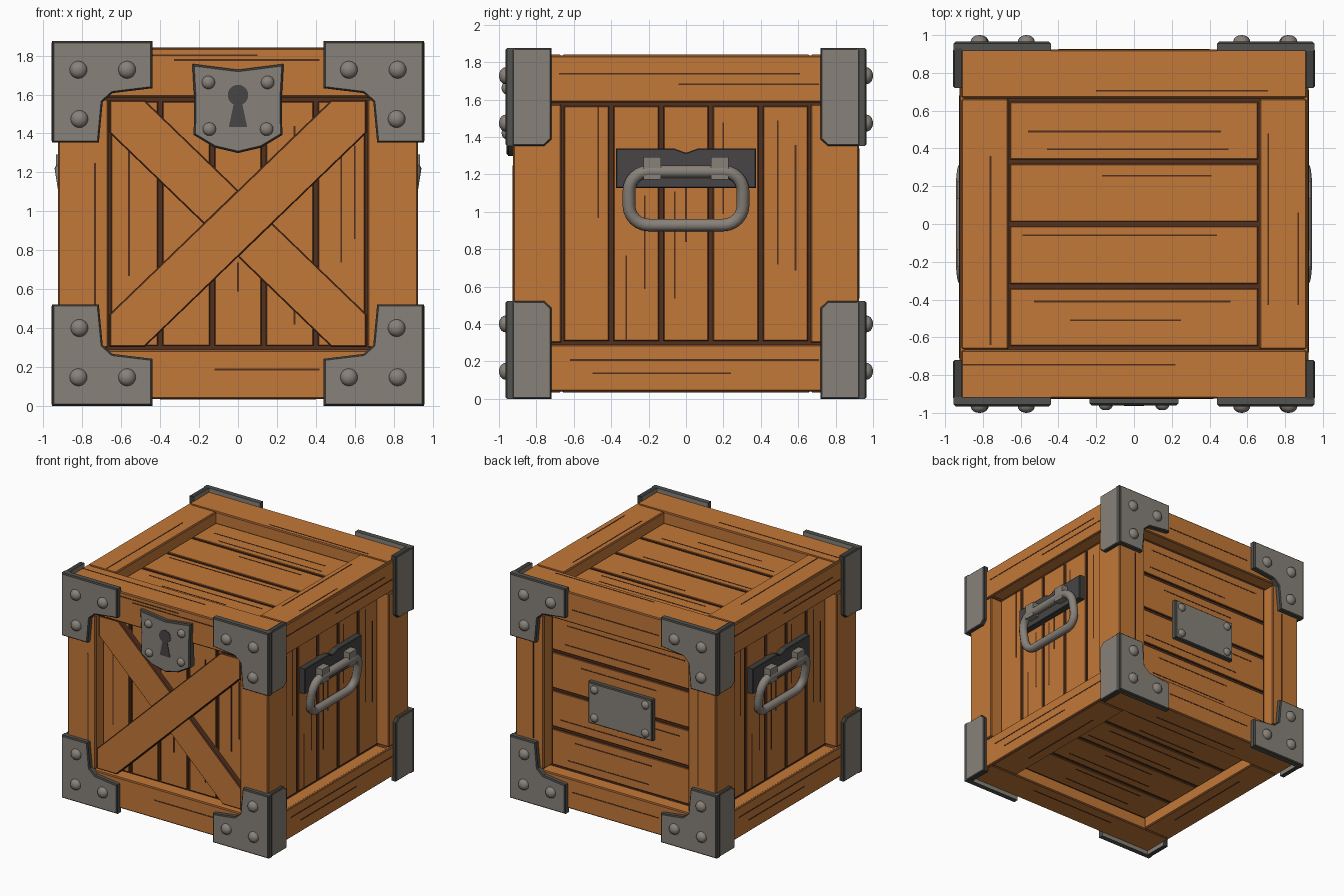
import bpy, bmesh, math, random
from mathutils import Matrix, Vector

cube = bpy.data.objects.get("Cube")
if cube:
    bpy.data.objects.remove(cube)
random.seed(4)


def material(name, *rgb):
    m = bpy.data.materials.new(name)
    m.use_nodes = True
    m.diffuse_color = (*rgb, 1)
    m.node_tree.nodes["Principled BSDF"].inputs["Base Color"].default_value = (*rgb, 1)
    return m


WOOD = material("orange wood", 0.545, 0.19, 0.04)
EDGE = material("worn wood edge", 0.24, 0.085, 0.024)
DARK = material("dark groove", 0.085, 0.029, 0.013)
STEEL = material("grey steel", 0.245, 0.22, 0.192)
WALL = material("shaded steel edge", 0.085, 0.085, 0.08)
RIM = material("dark steel rim", 0.05, 0.05, 0.047)
IRON = material("dark iron", 0.063, 0.058, 0.058)

MID = 0.9375        # height of the crate centre
X, Y, Z = Vector((1, 0, 0)), Vector((0, 1, 0)), Vector((0, 0, 1))


class Side:
    """One crate side: u and v lie in it, the third axis points outward."""

    def __init__(self, name, u, v, outer, half_u, half_v, depth):
        self.name, self.half_u, self.half_v = name, half_u, half_v
        self.outer, self.panel = outer, outer - depth
        n = u.cross(v)
        self.matrix = Matrix.Translation((0, 0, MID)) @ Matrix((u, v, n)).transposed().to_4x4()


front = Side("front", X, Z, 0.925, 0.665, 0.64, 0.08)
back = Side("back", -X, Z, 0.925, 0.665, 0.64, 0.095)
right = Side("right", Y, Z, 0.925, 0.665, 0.64, 0.095)
left = Side("left", -Y, Z, 0.925, 0.665, 0.64, 0.095)
top = Side("top", X, Y, 0.9025, 0.668, 0.658, 0.085)
bottom = Side("bottom", X, -Y, 0.9025, 0.668, 0.658, 0.085)


def finish(name, bm, mats, matrix=Matrix()):
    me = bpy.data.meshes.new(name)
    bmesh.ops.recalc_face_normals(bm, faces=bm.faces)
    bm.to_mesh(me)
    bm.free()
    ob = bpy.data.objects.new(name, me)
    ob.matrix_world = matrix
    for m in mats:
        me.materials.append(m)
    bpy.context.collection.objects.link(ob)
    return ob


def prism(name, side, pts, lo, hi, mats, bevel=0.01):
    """Outline raised from lo to hi: mats are face, chamfer and wall."""
    bm = bmesh.new()
    base = bm.faces.new([bm.verts.new((u, v, lo)) for u, v in pts])
    ext = bmesh.ops.extrude_face_region(bm, geom=[base], use_keep_orig=True)
    for v in ext["geom"]:
        if isinstance(v, bmesh.types.BMVert):
            v.co.z = hi
    bmesh.ops.recalc_face_normals(bm, faces=bm.faces)
    if bevel:
        rim = [e for e in bm.edges if all(v.co.z > hi - 1e-5 for v in e.verts)]
        bmesh.ops.bevel(bm, geom=rim, offset=bevel, segments=1, affect="EDGES", profile=0.5)
    for f in bm.faces:
        f.normal_update()
        tilt = abs(f.normal.z)
        f.material_index = 0 if tilt > 0.99 else 1 if tilt > 0.05 else 2
    return finish(name, bm, mats, side.matrix)


def rect(u0, u1, v0, v1):
    return [(u0, v0), (u1, v0), (u1, v1), (u0, v1)]


def beam(name, centre, size, bevel=0.009):
    bm = bmesh.new()
    bmesh.ops.create_cube(bm, size=1, matrix=Matrix.Diagonal((*size, 1)))
    if bevel:
        bmesh.ops.bevel(bm, geom=bm.edges[:], offset=bevel, segments=1, affect="EDGES", profile=0.5)
        for f in bm.faces:
            f.normal_update()
            f.material_index = int(max(map(abs, f.normal)) < 0.99)
    return finish(name, bm, [WOOD, EDGE] if bevel else [DARK], Matrix.Translation(centre))


def rivet(name, side, u, v, n, r=0.045, h=0.035):
    bm = bmesh.new()
    bmesh.ops.create_uvsphere(bm, u_segments=16, v_segments=10, radius=1)
    low = [v for v in bm.verts if v.co.z < -0.01]
    bmesh.ops.delete(bm, geom=low, context="VERTS")
    for f in bm.faces:
        f.smooth = True
    bm.transform(Matrix.Translation((u, v, n)) @ Matrix.Diagonal((r, r, h, 1)))
    finish(name, bm, [STEEL], side.matrix)


def grain(side, along_u, along_v):
    """Thin dark streaks, each given as (fixed coordinate, start, end)."""
    bm = bmesh.new()
    for streaks, across in ((along_u, False), (along_v, True)):
        for c, a, b in streaks:
            u, v = (c, (a + b) / 2) if across else ((a + b) / 2, c)
            inside = abs(u) < side.half_u and abs(v) < side.half_v
            n = side.panel if inside else side.outer
            size = (0.009, b - a, 0.004, 1) if across else (b - a, 0.009, 0.004, 1)
            bmesh.ops.create_cube(bm, size=1, matrix=Matrix.Translation((u, v, n)) @ Matrix.Diagonal(size))
    finish(side.name + "_grain", bm, [DARK], side.matrix)


# Dark core and the twelve frame beams
beam("core", (0, 0, MID), (1.63, 1.63, 1.61), 0)
for s in (-1, 1):
    for t in (-1, 1):
        z = MID + s * 0.775
        beam("cross_rail", (0, t * 0.795, z), (1.835, 0.26, 0.255))
        beam("side_rail", (t * 0.79, 0, z), (0.255, 1.33, 0.255))
        beam("corner_post", (s * 0.795, t * 0.795, MID), (0.26, 0.26, 1.28))

# Unbroken facing boards on the side rails
for side in (right, left):
    for s in (-1, 1):
        prism(side.name + "_rail_facing", side, rect(-0.9, 0.9, s * 0.773 - 0.125, s * 0.773 + 0.125),
              0.9, side.outer, (WOOD, EDGE, WOOD), 0.007)

# Panel boards
for side, count, upright in ((front, 5, True), (right, 5, True), (left, 5, True),
                             (back, 4, False), (top, 4, False), (bottom, 4, False)):
    span, length = (side.half_u, side.half_v) if upright else (side.half_v, side.half_u)
    width = 2 * span / count
    for i in range(count):
        a = -span + i * width + 0.012
        b, e = a + width - 0.024, length - 0.012
        pts = rect(a, b, -e, e) if upright else rect(-e, e, a, b)
        prism(side.name + "_board", side, pts, side.panel - 0.03, side.panel, (WOOD, EDGE, DARK), 0.005)

# Crossed braces on the front
half = [(-0.66, -0.635), (-0.48, -0.635), (0.66, 0.465)]
brace = half + [(-u, -v) for u, v in half]
for name, sx, hi in (("upper_brace", 1, 0.915), ("lower_brace", -1, 0.893)):
    prism(name, front, [(sx * u, v) for u, v in brace], 0.83, hi, (WOOD, DARK, DARK), 0.007)

# Corner brackets: a riveted angle plate plus a plain side flange
angle = [(0.955, 0.9375), (0.44, 0.9375), (0.44, 0.695), (0.645, 0.67),
         (0.695, 0.625), (0.715, 0.415), (0.955, 0.415)]
flange = [(0.93, 0.9375), (0.72, 0.9375), (0.72, 0.45), (0.757, 0.415), (0.93, 0.415)]
for su in (-1, 1):
    for sv in (-1, 1):
        for side in (front, back):
            prism("corner_bracket", side, [(su * u, sv * v) for u, v in angle], 0.915, 0.965, (STEEL, RIM, WALL), 0.009)
            for u, v in ((0.82, 0.79), (0.57, 0.79), (0.815, 0.537)):
                rivet("bracket_rivet", side, su * u, sv * v, 0.965)
        for side in (right, left):
            prism("bracket_flange", side, [(su * u, sv * v) for u, v in flange], 0.91, 0.957, (STEEL, RIM, RIM), 0.008)

# Lock plate with keyhole
edge = [(0.235, 0.82), (0.225, 0.64), (0.228, 0.455), (0.12, 0.39)]
shield = [(0, 0.79)] + edge + [(0, 0.362)] + [(-u, v) for u, v in reversed(edge)]
prism("lock_plate", front, shield, 0.9, 0.96, (STEEL, RIM, WALL), 0.01)
for s in (-1, 1):
    rivet("lock_rivet", front, s * 0.152, 0.725, 0.96, 0.034, 0.026)
    rivet("lock_rivet", front, s * 0.147, 0.485, 0.96, 0.034, 0.026)
keyhole = [(0.053 * math.cos(a), 0.66 + 0.053 * math.sin(a))
           for a in [math.radians(-65 + i * 310 / 16) for i in range(17)]]
prism("keyhole", front, keyhole + [(-0.047, 0.497), (0.047, 0.497)], 0.958, 0.964, (IRON,) * 3, 0)

# Riveted plate on the back
prism("back_plate", back, rect(-0.295, 0.295, -0.172, 0.172), 0.82, 0.87, (STEEL, RIM, WALL), 0.009)
for s in (-1, 1):
    for t in (-1, 1):
        rivet("plate_rivet", back, s * 0.235, t * 0.117, 0.87, 0.034, 0.026)

# Carrying handles, leaning outward at the top
for side in (right, left):
    plate = [(-0.375, 0.19), (0.375, 0.19), (0.375, 0.4), (0.06, 0.4),
             (0, 0.378), (-0.06, 0.4), (-0.375, 0.4)]
    prism(side.name + "_handle_plate", side, plate, 0.82, 0.88, (IRON, RIM, RIM), 0.005)
    for s in (-0.18, 0.18):
        prism(side.name + "_handle_clip", side, rect(s - 0.047, s + 0.047, 0.235, 0.355), 0.86, 0.936, (STEEL,) * 3, 0)
    cu = bpy.data.curves.new(side.name + "_handle", "CURVE")
    cu.dimensions, cu.bevel_depth, cu.bevel_resolution = "3D", 0.034, 3
    path = []
    for q, (su, sv) in enumerate(((1, 1), (-1, 1), (-1, -1), (1, -1))):
        for k in range(7):
            a = (q + k / 6) * math.pi / 2
            u, v = su * 0.2 + 0.105 * math.cos(a), sv * 0.038 + 0.105 * math.sin(a)
            path.append((u, 0.135 + v, 0.886 + 0.16 * v, 1))
    line = cu.splines.new("POLY")
    line.points.add(len(path) - 1)
    for p, co in zip(line.points, path):
        p.co = co
    line.use_cyclic_u = line.use_smooth = True
    cu.materials.append(STEEL)
    handle = bpy.data.objects.new(cu.name, cu)
    handle.matrix_world = side.matrix
    bpy.context.collection.objects.link(handle)

# Wood grain
grain(front, [(0.865, -0.5, 0.1), (0.84, -0.33, 0.42), (-0.75, -0.12, 0.42)],
      [(-0.735, -0.46, 0.31), (-0.56, -0.27, 0.37), (0.53, -0.2, 0.4), (0.29, -0.52, -0.3),
       (0.29, 0.3, 0.5), (0.6, -0.08, 0.4), (0, -0.35, -0.2)])
for side in (right, left):
    grain(side, [(0.8, -0.68, 0.61), (0.745, -0.04, 0.71), (-0.73, -0.62, 0.71), (-0.8, -0.5, 0.24)],
          [(-0.47, 0.03, 0.63), (-0.32, -0.62, -0.17), (-0.22, -0.35, 0.15), (-0.06, -0.4, 0.17), (0, -0.1, 0.2),
           (0.2, 0.05, 0.54), (0.49, -0.22, 0.55), (0.585, -0.25, 0.42)])
grain(top, [(0.49, -0.56, 0.46), (0.395, -0.46, 0.5), (0.255, -0.17, 0.41), (-0.06, -0.59, 0.44),
            (-0.41, -0.53, 0.51), (-0.51, -0.34, 0.25), (0.705, -0.2, 0.71), (-0.745, -0.91, 0.22)],
      [(-0.76, -0.64, 0.36), (0.71, -0.43, 0.48), (0.87, -0.43, 0.06)])
for side in (back, bottom):
    rows = [(-0.56 + 0.16 * i, random.uniform(-0.6, -0.2), random.uniform(0.2, 0.6)) for i in range(8)]
    rails = [(s * 0.76, -0.4, 0.4) for s in (-1, 1)]
    grain(side, rows + rails, rails)
